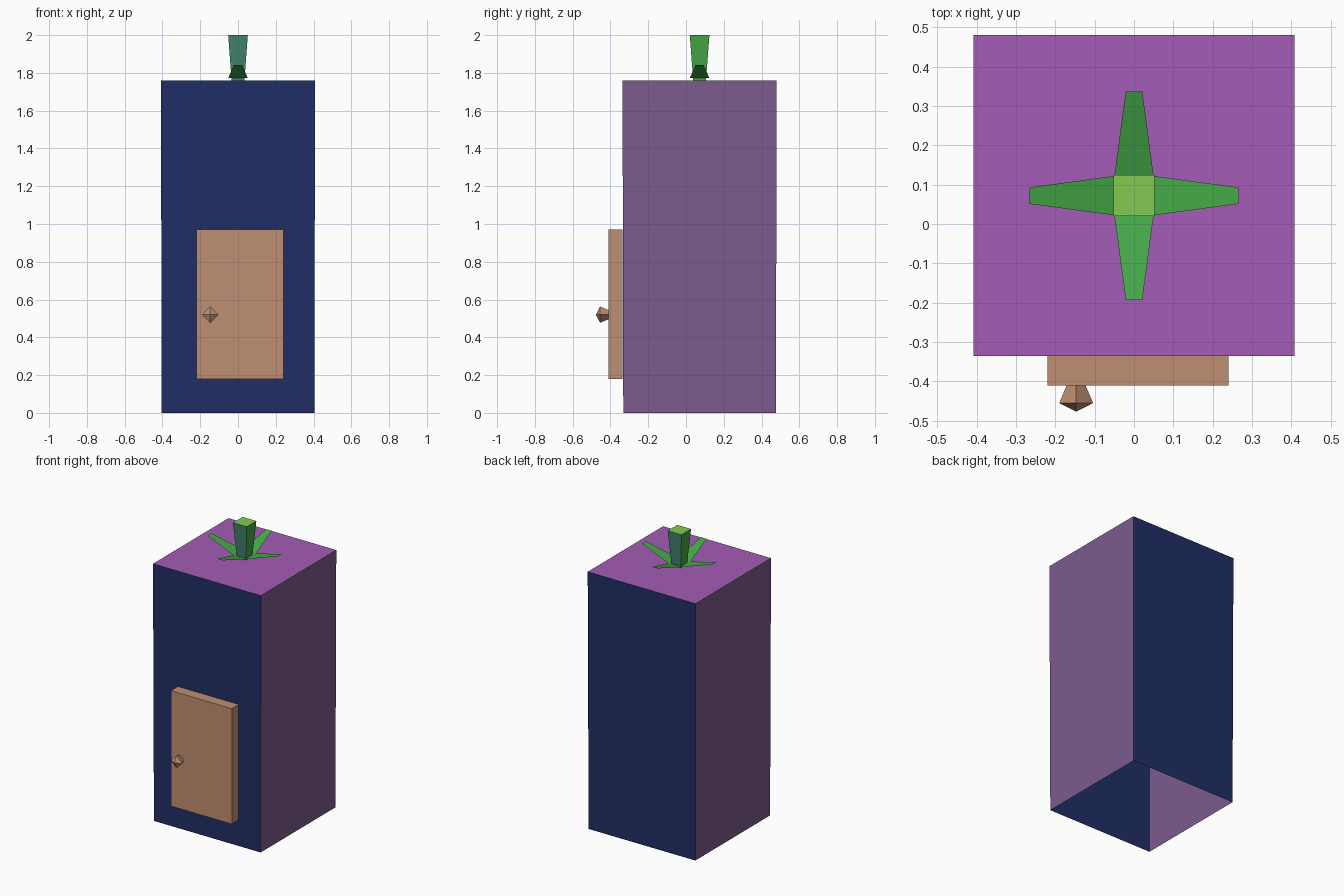
import bpy, bmesh, math
from mathutils import Matrix, Vector

if "Cube" in bpy.data.objects:
    bpy.data.objects.remove(bpy.data.objects["Cube"])


def mat(name, r, g, b):
    lin = [(c / 255 / 12.92) if c / 255 <= 0.04045 else ((c / 255 + 0.055) / 1.055) ** 2.4
           for c in (r, g, b)]
    m = bpy.data.materials.new(name)
    m.diffuse_color = (*lin, 1)
    m.use_nodes = True
    m.node_tree.nodes["Principled BSDF"].inputs["Base Color"].default_value = m.diffuse_color
    return m


navy = mat("navy blue", 33, 45, 102)
mauve = mat("dusty mauve", 124, 92, 142)
purple = mat("bright purple", 164, 92, 182)
teal = mat("teal green", 66, 134, 112)
green = mat("leaf green", 70, 168, 72)
lime = mat("lime green", 130, 202, 82)
tan = mat("tan wood", 190, 143, 113)


def finish(name, bm, mats, rule=None):
    for f in bm.faces:
        f.material_index = rule(f.normal) if rule else 0
    me = bpy.data.meshes.new(name)
    bm.to_mesh(me)
    bm.free()
    for m in mats:
        me.materials.append(m)
    ob = bpy.data.objects.new(name, me)
    bpy.context.collection.objects.link(ob)
    return ob


def frustum(name, centre, z0, z1, r0, r1, mats, rule=None):
    """Square tapered post with an open underside."""
    bm = bmesh.new()
    bmesh.ops.create_cube(bm, size=2)
    bm.normal_update()
    bmesh.ops.delete(bm, geom=[f for f in bm.faces if f.normal.z < -0.9],
                     context='FACES_ONLY')
    for v in bm.verts:
        top = v.co.z > 0
        r = r1 if top else r0
        v.co = Vector((centre[0] + v.co.x * r, centre[1] + v.co.y * r, z1 if top else z0))
    bm.normal_update()
    return finish(name, bm, mats, rule)


def face_rule(n):
    # 0 = front and back, 1 = sides, 2 = top
    return 2 if n.z > 0.8 else (1 if abs(n.x) > abs(n.y) else 0)


C = (0, 0.072)

# Tall box body and the stem on its roof
frustum("body", C, 0, 1.76, 0.404, 0.408, [navy, mauve, purple], face_rule)
frustum("stem", C, 1.76, 2.0, 0.034, 0.052, [teal, green, lime], face_rule)

# Four flat leaves rising outward around the stem
for i in range(4):
    bm = bmesh.new()
    pts = [(0.034, -0.052, 1.772), (0.265, -0.021, 1.843),
           (0.265, 0.021, 1.843), (0.034, 0.052, 1.772)]
    bm.faces.new([bm.verts.new(p) for p in pts])
    bm.transform(Matrix.Translation((*C, 0)) @ Matrix.Rotation(i * math.pi / 2, 4, 'Z'))
    bm.normal_update()
    finish(f"leaf_{i + 1}", bm, [green])

# Door slab, open where it meets the wall
bm = bmesh.new()
bmesh.ops.create_cube(bm, size=1)
bm.normal_update()
bmesh.ops.delete(bm, geom=[f for f in bm.faces if f.normal.y > 0.9], context='FACES_ONLY')
bm.transform(Matrix.Translation((0.01, -0.3725, 0.575)) @ Matrix.Diagonal((0.46, 0.075, 0.79, 1)))
finish("door", bm, [tan])

# Faceted four-sided door knob: neck flares out, then closes to a point
bm = bmesh.new()
rings = []
for y, r in ((-0.41, 0.024), (-0.455, 0.043)):
    rings.append([bm.verts.new((-0.147 + r * math.cos(k * math.pi / 2), y,
                                0.52 + r * math.sin(k * math.pi / 2))) for k in range(4)])
tip = bm.verts.new((-0.147, -0.477, 0.52))
for k in range(4):
    j = (k + 1) % 4
    bm.faces.new((rings[0][k], rings[0][j], rings[1][j], rings[1][k]))
    bm.faces.new((rings[1][k], rings[1][j], tip))
bm.normal_update()
# make the facets face outward
for f in bm.faces:
    if f.normal.dot(f.calc_center_median() - Vector((-0.147, -0.44, 0.52))) < 0:
        f.normal_flip()
finish("door_knob", bm, [tan])
